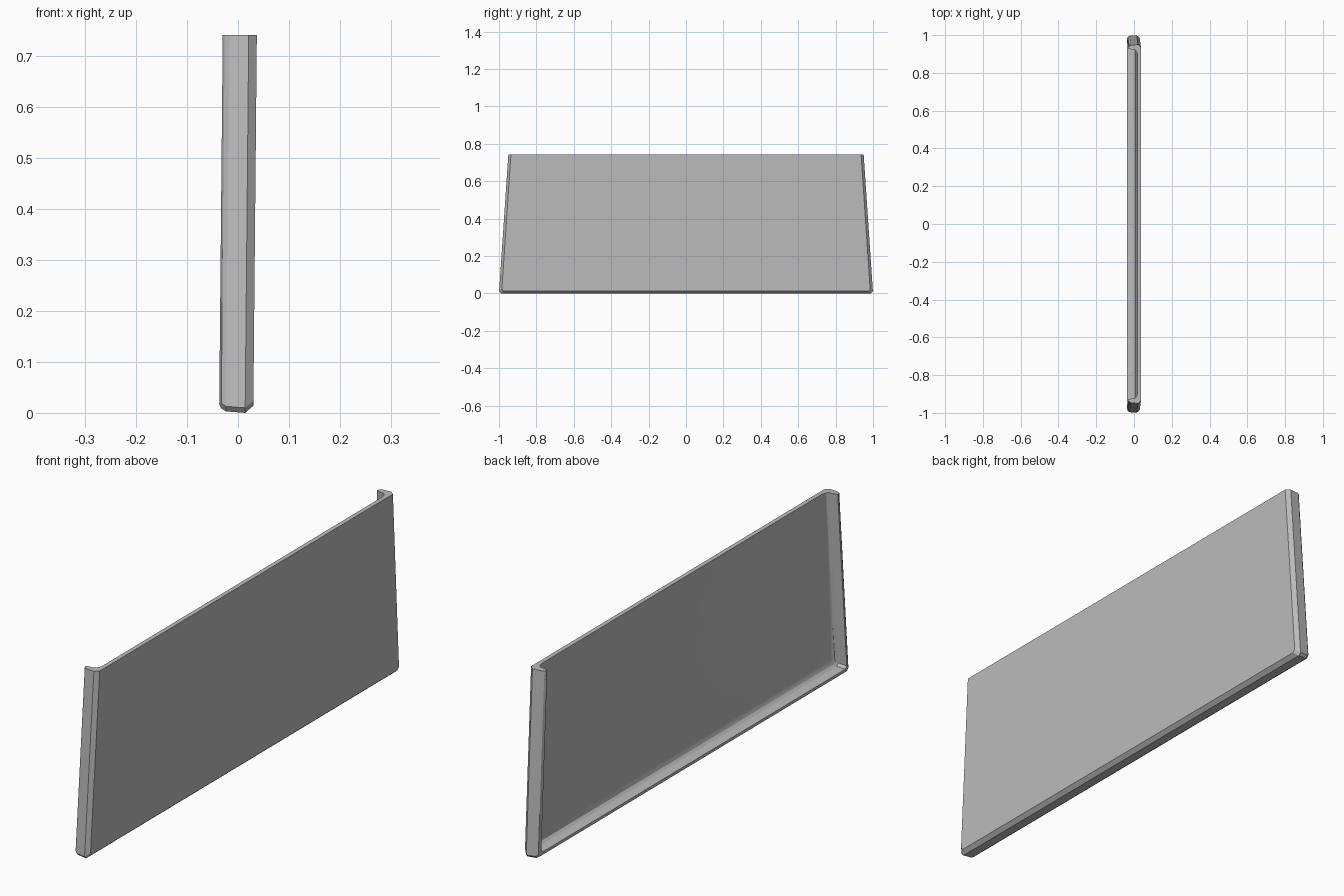
import bpy, bmesh

cube = bpy.data.objects.get("Cube")
if cube:
    bpy.data.objects.remove(cube, do_unlink=True)

HEIGHT = 0.742      # top edge of the tray
TAPER = 0.05        # how far each side leans inward
CORNER = 0.01       # small cut at the lower corners
LEAN = 0.007        # sideways lean of the panel

# Rim section: (x, inset from the outline), outer panel face to inner panel face
SECTION = [(0.03, 0.014), (0.014, 0.0), (-0.024, 0.003), (-0.033, 0.009),
           (-0.037, 0.017), (-0.036, 0.023), (-0.002, 0.028), (0.007, 0.036),
           (0.012, 0.055)]


def side(z, inset):
    return 1 - TAPER * z / HEIGHT - inset


def u_path(inset):
    """Down one side, along the bottom and up the other side."""
    low = inset + CORNER
    half = [(side(HEIGHT, inset), HEIGHT), (side(low, inset), low),
            (side(low, inset) - CORNER, inset)]
    return [(-y, z) for y, z in half] + half[::-1]


bm = bmesh.new()
loops = []
for x, inset in SECTION:
    loops.append([bm.verts.new((x + LEAN * z / HEIGHT, y, z))
                  for y, z in u_path(inset)])

# Rim surfaces
for a, b in zip(loops, loops[1:]):
    for i in range(len(a) - 1):
        bm.faces.new((a[i], a[i + 1], b[i + 1], b[i]))

# Panel faces
bm.faces.new(loops[0])
bm.faces.new(loops[-1][::-1])

# Open top edge: panel strip plus a cap on each lip
bm.faces.new((loops[0][0], loops[0][-1], loops[-1][-1], loops[-1][0]))
for end in (0, -1):
    bm.faces.new([loop[end] for loop in loops])

bmesh.ops.recalc_face_normals(bm, faces=bm.faces)
mesh = bpy.data.meshes.new("tray_panel")
bm.to_mesh(mesh)
bm.free()

panel = bpy.data.objects.new("tray_panel", mesh)
bpy.context.collection.objects.link(panel)

# Single grey finish
grey = bpy.data.materials.new("plain_grey")
grey.use_nodes = True
colour = (0.5, 0.5, 0.5, 1)
grey.diffuse_color = colour
grey.node_tree.nodes["Principled BSDF"].inputs["Base Color"].default_value = colour
mesh.materials.append(grey)

bpy.context.view_layer.objects.active = panel
panel.select_set(True)
bpy.ops.object.shade_smooth_by_angle(angle=0.5)
